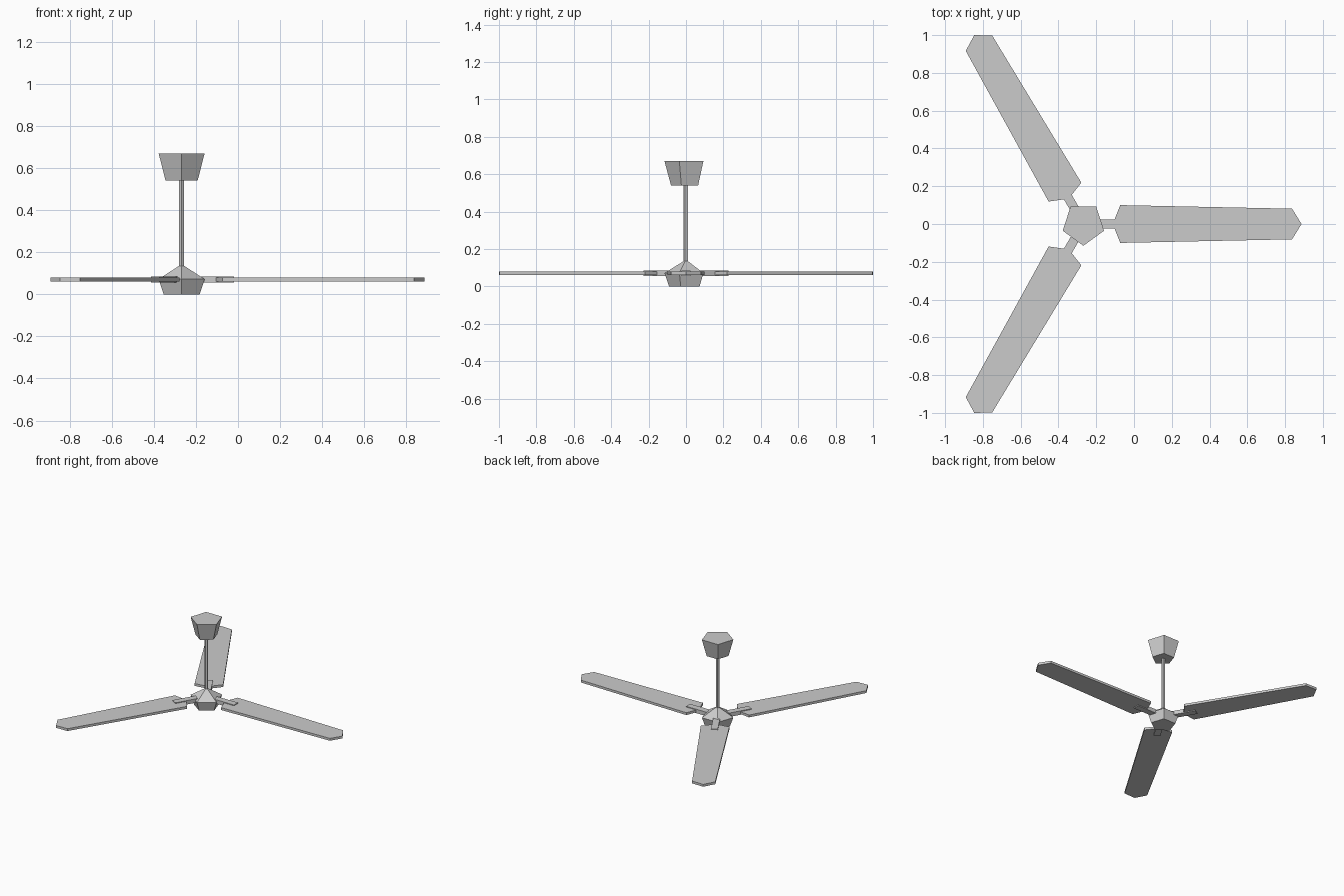
import bpy, bmesh, math
from mathutils import Matrix, Vector

if "Cube" in bpy.data.objects:
    bpy.data.objects.remove(bpy.data.objects["Cube"])

CX = -0.268  # fan axis


def make_object(name, verts, faces):
    mesh = bpy.data.meshes.new(name)
    mesh.from_pydata(verts, [], faces)
    bm = bmesh.new()
    bm.from_mesh(mesh)
    bmesh.ops.recalc_face_normals(bm, faces=bm.faces)
    bm.to_mesh(mesh)
    bm.free()
    obj = bpy.data.objects.new(name, mesh)
    obj.location = (CX, 0, 0)
    bpy.context.collection.objects.link(obj)
    return obj


def lathe(name, rings, sides=5):
    """Stack of pentagon rings (radius, z), one corner facing the front."""
    verts, faces = [], []
    for r, z in rings:
        for i in range(sides):
            a = -math.pi / 2 + 2 * math.pi * i / sides
            verts.append((r * math.cos(a), r * math.sin(a), z))
    for k in range(len(rings) - 1):
        for i in range(sides):
            j = (i + 1) % sides
            faces.append((k * sides + i, k * sides + j,
                          (k + 1) * sides + j, (k + 1) * sides + i))
    n = len(verts)
    faces += [tuple(range(sides)), tuple(range(n - sides, n))]
    return make_object(name, verts, faces)


def plate(name, outline, z0, z1, angle):
    """Flat outline extruded from z0 to z1 and turned about the fan axis."""
    n = len(outline)
    rot = Matrix.Rotation(angle, 3, 'Z')
    verts = [rot @ Vector((x, y, z)) for z in (z0, z1) for x, y in outline]
    faces = [tuple(range(n)), tuple(range(n, 2 * n))]
    faces += [(i, (i + 1) % n, n + (i + 1) % n, n + i) for i in range(n)]
    return make_object(name, verts, faces)


# Motor housing, hanging rod and ceiling canopy
lathe("motor_hub", [(0.09, 0), (0.115, 0.072), (0.013, 0.135)])
lathe("down_rod", [(0.013, 0.12), (0.013, 0.56)])
lathe("ceiling_canopy", [(0.08, 0.54), (0.115, 0.67)])

# Three blades with their holding arms
blade = [(0.155, 0), (0.195, -0.1), (1.105, -0.081), (1.155, 0),
         (1.105, 0.081), (0.195, 0.1)]
arm = [(0.05, -0.024), (0.25, -0.024), (0.25, 0.024), (0.05, 0.024)]
for k in range(3):
    angle = k * 2 * math.pi / 3
    plate(f"blade_{k + 1}", blade, 0.061, 0.079, angle)
    plate(f"blade_arm_{k + 1}", arm, 0.055, 0.085, angle)
